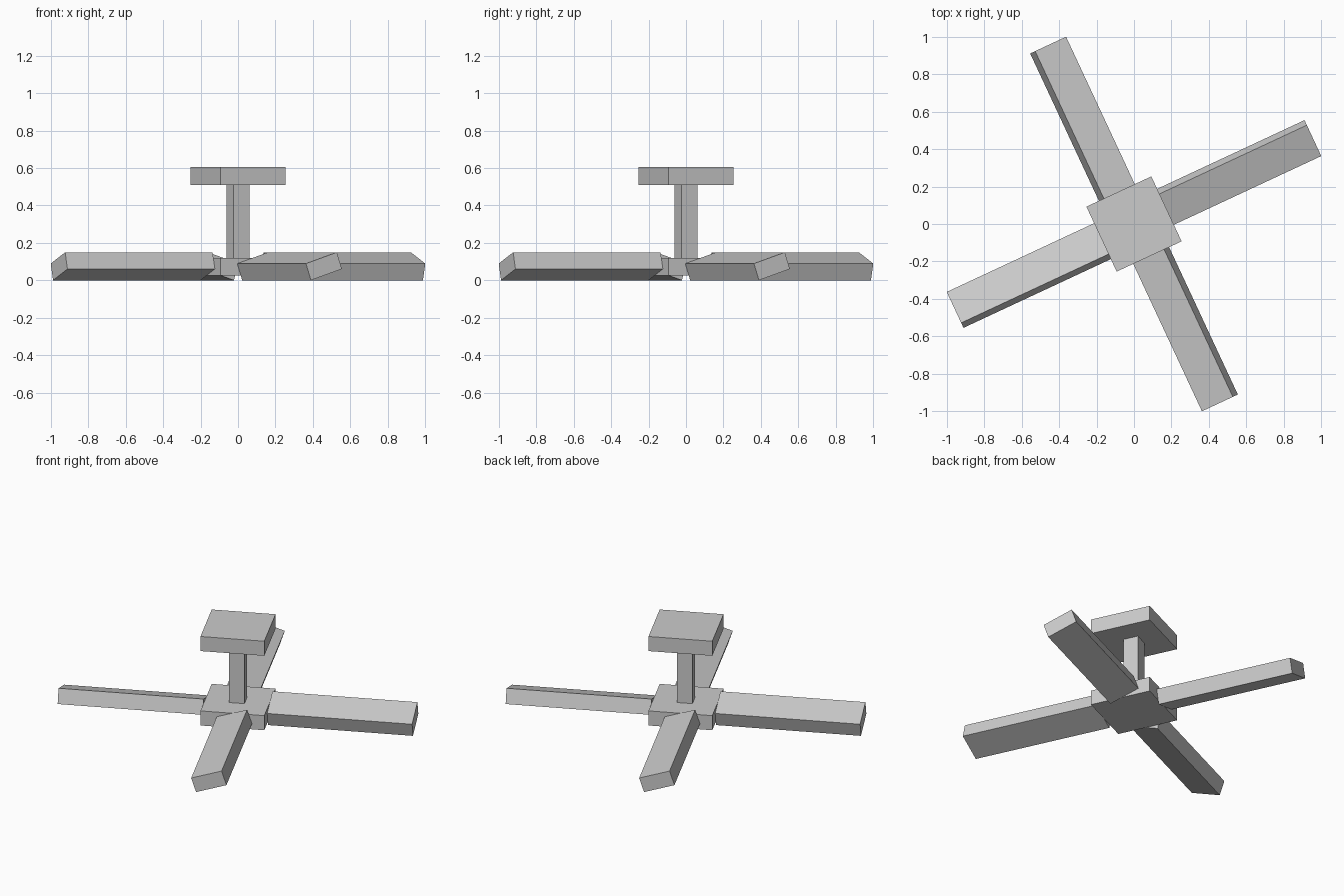
import bpy
from math import radians
from mathutils import Matrix

if "Cube" in bpy.data.objects:
    bpy.data.objects.remove(bpy.data.objects["Cube"])

TURN = radians(25)      # the whole fan is turned about z
PITCH = radians(18.3)   # blade tilt about its long axis


def box(name, size, matrix):
    bpy.ops.mesh.primitive_cube_add(size=1)
    ob = bpy.context.object
    ob.name = name
    ob.data.transform(matrix @ Matrix.Diagonal((*size, 1)))
    return ob


def at(x, y, z):
    return Matrix.Translation((x, y, z))


turn = Matrix.Rotation(TURN, 4, 'Z')

# Ceiling plate, rod and hub
box("ceiling_plate", (0.383, 0.383, 0.095), turn @ at(0, 0, 0.5575))
box("down_rod", (0.094, 0.094, 0.42), turn @ at(0, 0, 0.315))
box("motor_hub", (0.383, 0.383, 0.095), turn @ at(0, 0, 0.0725))

# Four pitched blades around the hub
for i in range(4):
    spin = Matrix.Rotation(TURN + i * radians(90), 4, 'Z')
    box(f"blade_{i + 1}", (0.87, 0.192, 0.094),
        spin @ at(0.626, 0.012, 0.075) @ Matrix.Rotation(PITCH, 4, 'X'))
